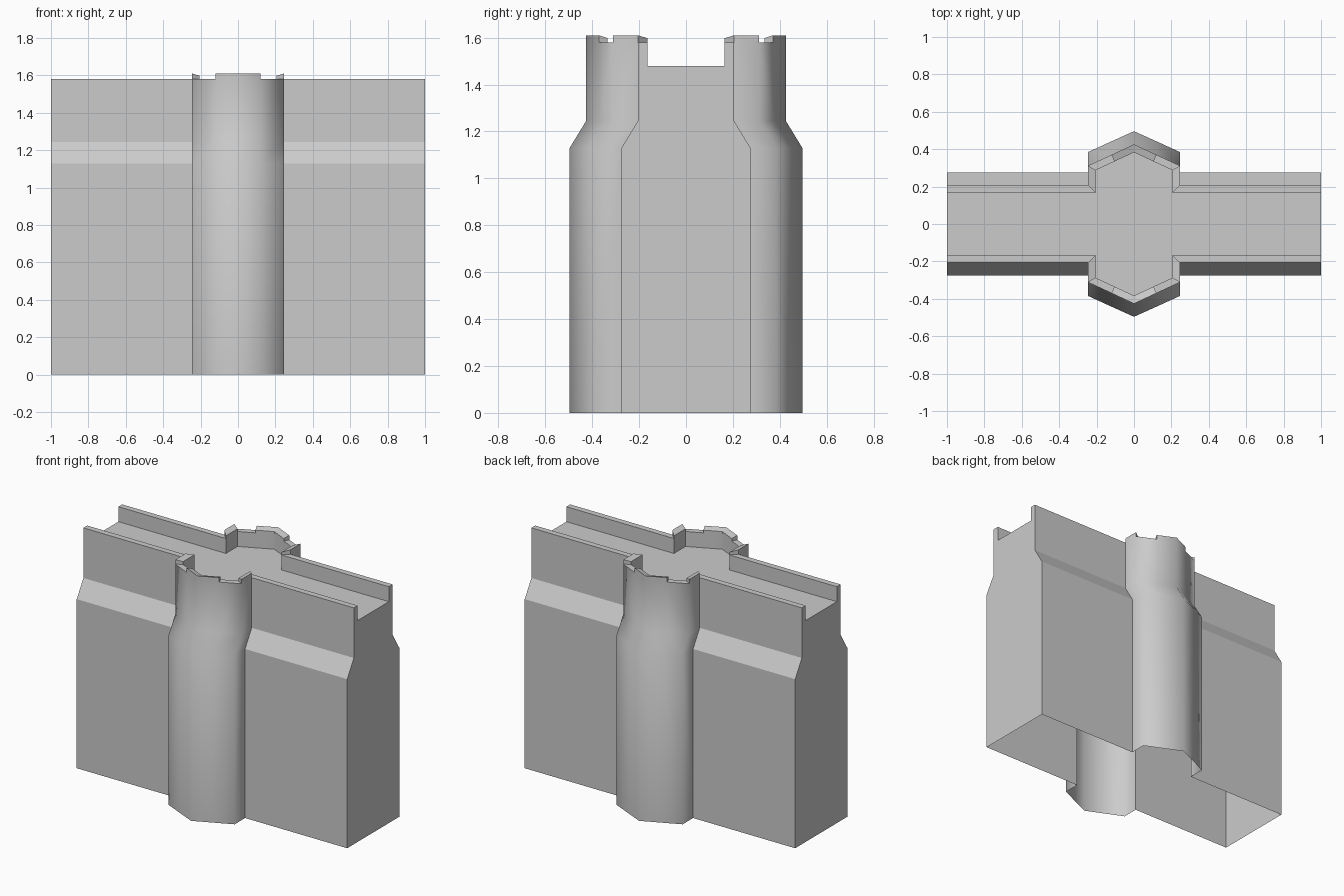
import bpy, bmesh

if "Cube" in bpy.data.objects:
    bpy.data.objects.remove(bpy.data.objects["Cube"])

bm = bmesh.new()


# Plan outline of one long side, from x = -1 to x = 1: wall, tower bay, wall
def outline(tower_x, merlon_x, wall_y, side_y, merlon_y, tip_y):
    half = [(1, wall_y), (tower_x, wall_y), (tower_x, side_y), (merlon_x, merlon_y)]
    return [(-x, y) for x, y in half] + [(0, tip_y)] + half[::-1]


LOWER = outline(.245, .12, .275, .385, .442, .496)
UPPER = outline(.245, .12, .205, .312, .370, .426)
INNER = outline(.205, .105, .165, .288, .334, .383)
LEVELS = [(LOWER, 0), (LOWER, 1.13), (UPPER, 1.245), (UPPER, 1.58),
          (INNER, 1.58), (INNER, 1.48)]
MERLONS = [(1, 2), (3, 5), (6, 7)]       # outline spans that carry a merlon
N = len(UPPER)


def build_side(s):
    rows = [[bm.verts.new((x, y * s, z)) for x, y in plan] for plan, z in LEVELS]
    raised = {i for a, b in MERLONS for i in range(a, b)}
    # Outer skin, parapet top and parapet inside
    for r in range(len(rows) - 1):
        for i in range(N - 1):
            if r == 3 and i in raised:
                continue
            f = bm.faces.new((rows[r][i], rows[r][i + 1], rows[r + 1][i + 1], rows[r + 1][i]))
            f.smooth = (r < 3 and 1 <= i <= 6) or (r == 4 and 2 <= i <= 5)
    # Low merlons whose tops slope inward
    for a, b in MERLONS:
        o, n = rows[3][a:b + 1], rows[4][a:b + 1]
        ot = [bm.verts.new((v.co.x, v.co.y, 1.61)) for v in o]
        nt = [bm.verts.new((v.co.x, v.co.y, 1.598)) for v in n]
        for k in range(b - a):
            bm.faces.new((o[k], o[k + 1], ot[k + 1], ot[k])).smooth = True
            bm.faces.new((ot[k], ot[k + 1], nt[k + 1], nt[k]))
            bm.faces.new((nt[k], nt[k + 1], n[k + 1], n[k]))
        for k in (0, -1):
            bm.faces.new((o[k], ot[k], nt[k], n[k]))
    return rows


front, back = build_side(-1), build_side(1)

# Walkway floor
bm.faces.new(front[-1] + back[-1][::-1])

# Closed wall ends; the underside stays open
for i in (0, N - 1):
    bm.faces.new([r[i] for r in front] + [r[i] for r in back[::-1]])

bmesh.ops.recalc_face_normals(bm, faces=bm.faces[:])
mesh = bpy.data.meshes.new("wall_with_tower")
bm.to_mesh(mesh)
bm.free()
bpy.context.collection.objects.link(bpy.data.objects.new("wall_with_tower", mesh))
